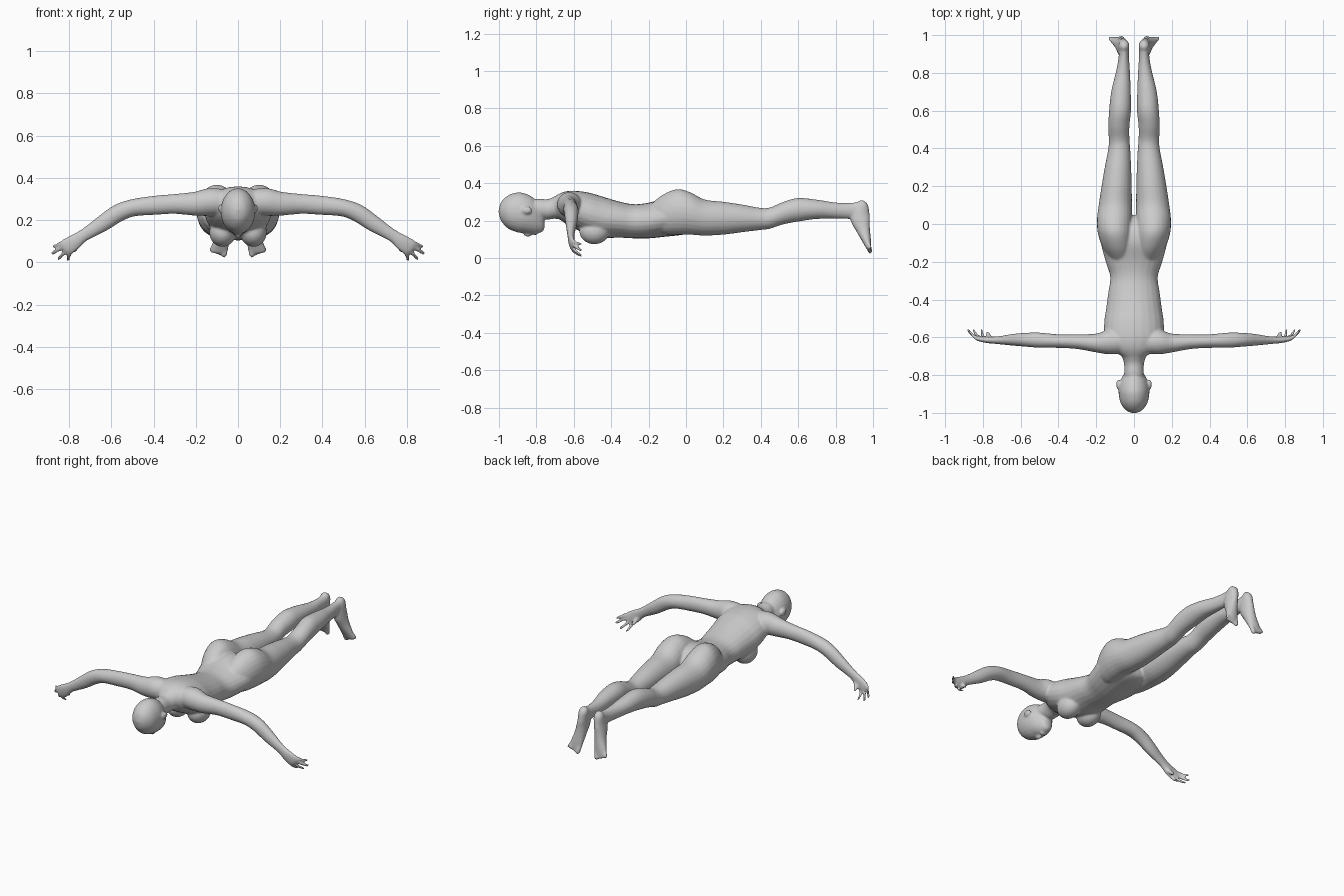
import bpy, bmesh, math
from mathutils import Vector, Matrix

bm = bmesh.new()
SIDES, STEPS = 24, 5
X, Y = Vector((1, 0, 0)), Vector((0, 1, 0))


def spline(a, b, c, d, t):
    return 0.5 * (2 * b + (c - a) * t + (2 * a - 5 * b + 4 * c - d) * t * t
                  + (3 * b - a - 3 * c + d) * t ** 3)


def tube(rows, side, sx=1, fixed=None):
    """Smooth loft through rows of (x, y, z, radius along side, other radius)."""
    n, pts = len(rows), []
    for i in range(n - 1):
        q = [rows[max(0, min(n - 1, i + k))] for k in (-1, 0, 1, 2)]
        for s in range(STEPS):
            pts.append([spline(*v, s / STEPS) for v in zip(*q)])
    pts.append(list(rows[-1]))
    rings = []
    for i, p in enumerate(pts):
        c = Vector(p[:3])
        t = fixed or (Vector(pts[min(i + 1, len(pts) - 1)][:3]) - Vector(pts[max(i - 1, 0)][:3]))
        up = t.cross(side).normalized()
        ring = []
        for k in range(SIDES):
            a = 2 * math.pi * k / SIDES
            v = c + side * max(p[3], .002) * math.cos(a) + up * max(p[4], .002) * math.sin(a)
            ring.append(bm.verts.new((v.x * sx, v.y, v.z)))
        rings.append(ring)
    for r, q in zip(rings, rings[1:]):
        for k in range(SIDES):
            j = (k + 1) % SIDES
            bm.faces.new((r[k], r[j], q[j], q[k]))
    bm.faces.new(rings[0][::-1])
    bm.faces.new(rings[-1])


def lengthwise(rows, sx=1):
    """Rows of (y, centre x, half width, top z, bottom z) lofted along y."""
    tube([(x, y, (a + b) / 2, w, (a - b) / 2) for y, x, w, a, b in rows], X, sx, Y)


def blob(c, r):
    m = Matrix.Translation(c) @ Matrix.Diagonal((*r, 1))
    bmesh.ops.create_uvsphere(bm, u_segments=24, v_segments=16, radius=1, matrix=m)


def digit(a, b, r, side, sx):
    a, b = Vector(a), Vector(b)
    tip = b + (b - a).normalized() * r * .7
    tube([(*a, r, r), (*a.lerp(b, .5), r, r), (*b, r * .9, r * .9), (*tip, r * .4, r * .4)], side, sx)


# head, face down
lengthwise([(-1.002, 0, .006, .255, .245), (-.988, 0, .04, .30, .198), (-.95, 0, .07, .336, .157),
            (-.90, 0, .081, .351, .137), (-.86, 0, .08, .345, .133), (-.82, 0, .068, .325, .13),
            (-.785, 0, .048, .28, .134), (-.765, 0, .03, .23, .143), (-.757, 0, .01, .19, .155)])
blob((0, -.845, .132), (.013, .025, .019))
blob((0, -.806, .132), (.022, .012, .010))
# neck
lengthwise([(-.84, 0, .05, .31, .22), (-.79, 0, .052, .317, .21), (-.74, 0, .053, .315, .205),
            (-.70, 0, .065, .33, .21), (-.64, 0, .09, .35, .2)])
# torso
lengthwise([(-.71, 0, .05, .325, .24), (-.66, 0, .12, .352, .195), (-.6, 0, .155, .36, .16),
            (-.52, 0, .158, .35, .122), (-.45, 0, .148, .33, .106), (-.36, 0, .136, .303, .109),
            (-.28, 0, .126, .288, .105), (-.2, 0, .15, .296, .105), (-.1, 0, .175, .322, .115),
            (-.02, 0, .17, .31, .124), (.03, 0, .09, .26, .14), (.045, 0, .03, .22, .17)])

for s in (1, -1):
    # ear and breast
    blob((.082 * s, -.85, .255), (.012, .028, .02))
    blob((.073 * s, -.49, .142), (.063, .08, .068))
    # leg
    lengthwise([(-.2, .07, .045, .275, .17), (-.13, .086, .078, .335, .13), (-.05, .099, .092, .368, .125),
                (.02, .103, .093, .353, .125), (.1, .099, .088, .313, .12), (.2, .092, .08, .301, .125),
                (.3, .085, .07, .286, .138), (.4, .078, .058, .268, .15), (.45, .079, .055, .271, .157),
                (.52, .08, .056, .30, .18), (.6, .074, .058, .321, .195), (.7, .069, .052, .312, .209),
                (.8, .059, .038, .297, .21), (.88, .054, .028, .295, .21), (.94, .053, .027, .303, .215),
                (.97, .053, .017, .295, .235)], s)
    # foot and toes
    tube([(.053, .955, .303, .012, .01), (.053, .945, .285, .027, .033), (.058, .931, .22, .031, .053),
          (.068, .948, .15, .034, .037), (.082, .967, .09, .04, .023), (.09, .977, .055, .042, .014),
          (.091, .98, .045, .03, .01)], X, s)
    for i in range(5):
        digit((.06 + .015 * i, .976, .065 + .003 * i), (.065 + .016 * i, .985, .032 + .006 * i),
              .013 if i == 0 else .009, X, s)
    # arm and palm
    tube([(.06, -.625, .285, .06, .06), (.13, -.624, .286, .066, .066), (.2, -.63, .278, .05, .057),
          (.3, -.623, .277, .039, .047), (.4, -.62, .27, .036, .045), (.5, -.615, .258, .04, .041),
          (.57, -.613, .232, .037, .042), (.64, -.613, .185, .031, .039), (.7, -.615, .147, .023, .032),
          (.74, -.615, .122, .019, .03), (.78, -.613, .093, .017, .038), (.815, -.607, .07, .014, .04),
          (.828, -.602, .06, .01, .03)], Y, s)
    # fingers and thumb
    for a, b in (((.83, .093), (.875, .074)), ((.824, .076), (.88, .043)),
                 ((.812, .058), (.851, .016)), ((.797, .044), (.806, .009))):
        mid = (a[0] * .5 + b[0] * .5, -.592, a[1] * .5 + b[1] * .5)
        digit((a[0], -.605, a[1]), mid, .0105, Y, s)
        digit(mid, (b[0], -.562, b[1]), .0095, Y, s)
    digit((.755, -.61, .095), (.775, -.58, .055), .012, Y, s)

bmesh.ops.recalc_face_normals(bm, faces=bm.faces)
mesh = bpy.data.meshes.new("body")
bm.to_mesh(mesh)
bm.free()
body = bpy.data.objects.new("body", mesh)
bpy.context.collection.objects.link(body)

# fuse the parts into one skin and soften the seams
remesh = body.modifiers.new("fuse", 'REMESH')
remesh.mode = 'VOXEL'
remesh.voxel_size = .006
remesh.use_smooth_shade = True
smooth = body.modifiers.new("soften", 'SMOOTH')
smooth.factor = .5
smooth.iterations = 7
